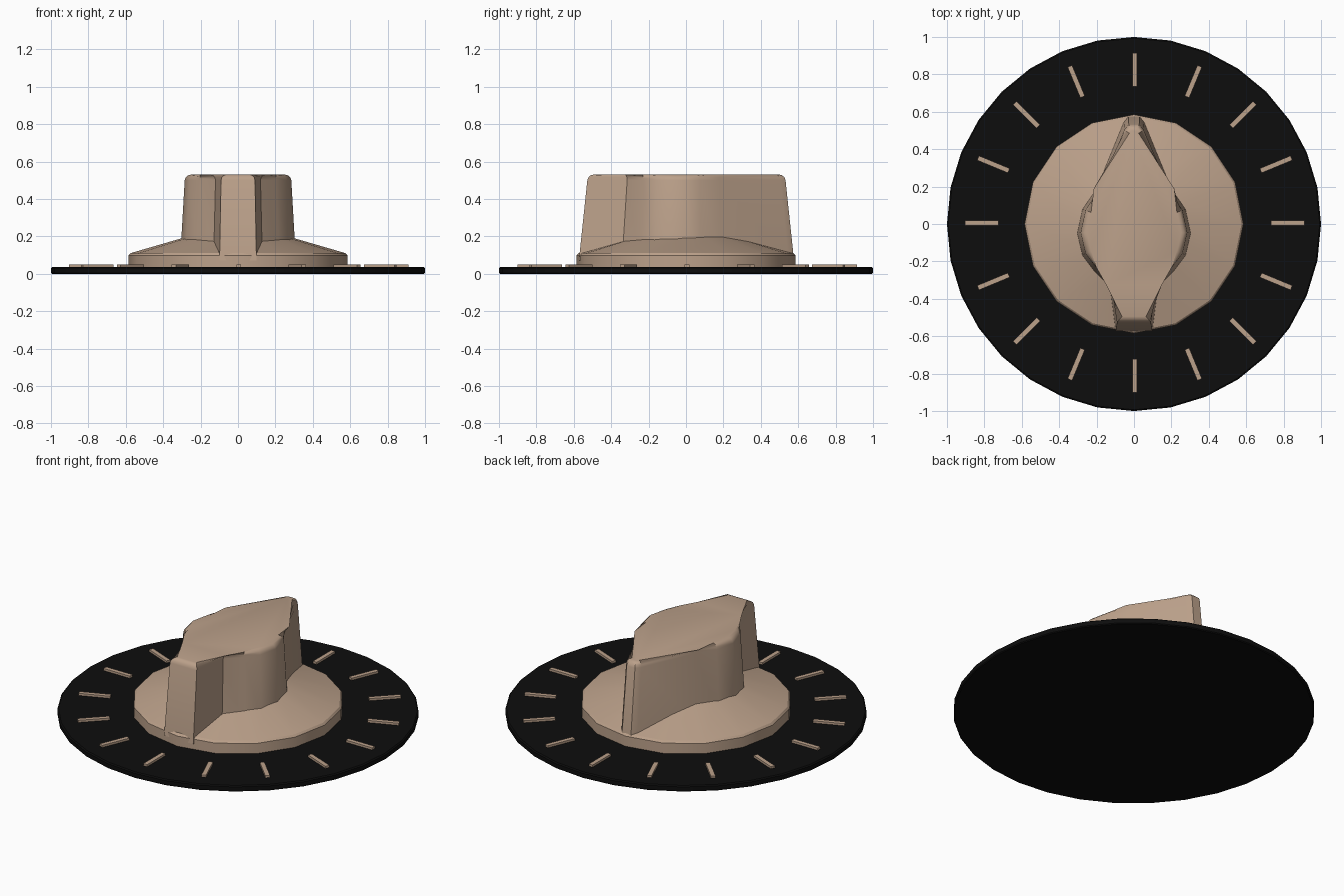
import bpy, bmesh, math
from mathutils import Matrix, Vector

cube = bpy.data.objects.get("Cube")
if cube:
    bpy.data.objects.remove(cube, do_unlink=True)


def make_material(name, color):
    m = bpy.data.materials.new(name)
    m.use_nodes = True
    m.diffuse_color = color
    m.node_tree.nodes["Principled BSDF"].inputs["Base Color"].default_value = color
    return m


tan = make_material("warm tan", (0.50, 0.355, 0.255, 1))
black = make_material("black", (0.004, 0.004, 0.004, 1))


def finish(bm, name, mat, smooth=True):
    bmesh.ops.recalc_face_normals(bm, faces=bm.faces[:])
    mesh = bpy.data.meshes.new(name)
    bm.to_mesh(mesh)
    bm.free()
    mesh.materials.append(mat)
    ob = bpy.data.objects.new(name, mesh)
    bpy.context.collection.objects.link(ob)
    if smooth:
        bpy.ops.object.select_all(action='DESELECT')
        ob.select_set(True)
        bpy.context.view_layer.objects.active = ob
        bpy.ops.object.shade_smooth_by_angle(angle=math.radians(32))
    return ob


def loft(bm, rings):
    """Bridge closed rings of points and cap both ends."""
    loops = [[bm.verts.new(p) for p in ring] for ring in rings]
    n = len(loops[0])
    for a, b in zip(loops, loops[1:]):
        for i in range(n):
            j = (i + 1) % n
            bm.faces.new((a[i], a[j], b[j], b[i]))
    bm.faces.new(loops[0][::-1])
    bm.faces.new(loops[-1])
    return loops


def turned(name, profile, sides, mat):
    bm = bmesh.new()
    step = 2 * math.pi / sides
    loft(bm, [[(r * math.cos(i * step), r * math.sin(i * step), z)
               for i in range(sides)] for r, z in profile])
    return finish(bm, name, mat)


# Dial plate and sloping skirt
turned("dial_plate", [(0.995, 0), (1, 0.005), (1, 0.03), (0.993, 0.036)], 32, black)
turned("skirt", [(0.585, 0.03), (0.585, 0.098), (0.575, 0.11),
                 (0.30, 0.19), (0.05, 0.26)], 16, tan)

# Pointer grip: half outline from the back tip to the front, mirrored
half = [(0.03, 0.575), (0.055, 0.545), (0.205, 0.19), (0.28, 0.08), (0.308, -0.05),
        (0.28, -0.17), (0.22, -0.25), (0.13, -0.34), (0.098, -0.57)]
outline = half + [(-x, y) for x, y in reversed(half)]
bm = bmesh.new()
loops = loft(bm, [[(x * s, y * s, z) for x, y in outline]
                  for s, z in ((1.005, 0.07), (0.92, 0.53))])
top = set(loops[-1])
rim = [e for e in bm.edges if all(v in top for v in e.verts)]
bmesh.ops.bevel(bm, geom=rim, offset=0.03, segments=3, profile=0.5, affect='EDGES')
finish(bm, "pointer_grip", tan)

# Ring of raised scale marks
bm = bmesh.new()
for i in range(16):
    turn = (Matrix.Translation((0.004, 0.006, 0.04))
            @ Matrix.Rotation(i * math.pi / 8, 4, 'Z')
            @ Matrix.Translation((0.818, 0, 0))
            @ Matrix.Diagonal(Vector((0.178, 0.026, 0.018, 1))))
    bmesh.ops.create_cube(bm, size=1, matrix=turn)
finish(bm, "scale_marks", tan, smooth=False)
